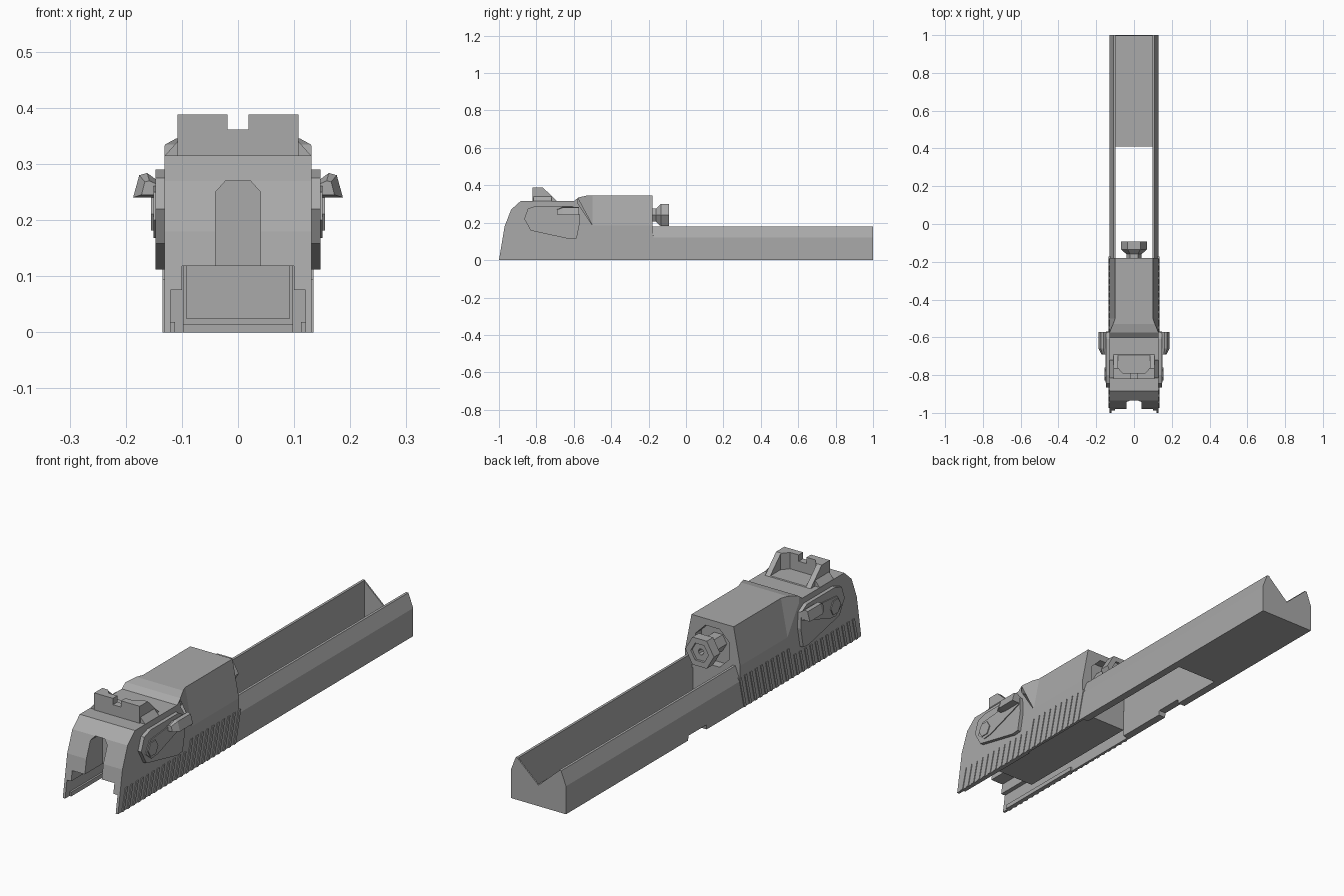
import bpy, bmesh, math

cube = bpy.data.objects.get("Cube")
if cube:
    bpy.data.objects.remove(cube)

steel = bpy.data.materials.new("grey_steel")
steel.use_nodes = True
GREY = (0.4, 0.4, 0.4, 1)
steel.diffuse_color = GREY
steel.node_tree.nodes["Principled BSDF"].inputs["Base Color"].default_value = GREY


def loft(name, rings):
    """Solid through a list of matching rings of 3D points."""
    bm = bmesh.new()
    loops = [[bm.verts.new(p) for p in ring] for ring in rings]
    n = len(loops[0])
    for a, b in zip(loops, loops[1:]):
        for i in range(n):
            j = (i + 1) % n
            bm.faces.new((a[i], a[j], b[j], b[i]))
    bm.faces.new(loops[0])
    bm.faces.new(loops[-1])
    bmesh.ops.recalc_face_normals(bm, faces=bm.faces)
    mesh = bpy.data.meshes.new(name)
    bm.to_mesh(mesh)
    bm.free()
    mesh.materials.append(steel)
    obj = bpy.data.objects.new(name, mesh)
    bpy.context.collection.objects.link(obj)
    return obj


def along_x(name, pts, x0, x1):
    return loft(name, [[(x, y, z) for y, z in pts] for x in (x0, x1)])


def along_y(name, pts, y0, y1):
    return loft(name, [[(x, y, z) for x, z in pts] for y in (y0, y1)])


def box(name, x0, x1, y0, y1, z0, z1):
    return along_y(name, [(x0, z0), (x1, z0), (x1, z1), (x0, z1)], y0, y1)


def ngon(r, n, cz, turn=0.0):
    return [(r * math.cos(turn + math.tau * i / n), cz + r * math.sin(turn + math.tau * i / n))
            for i in range(n)]


def cut(target, cutter):
    cutter.hide_render = True
    mod = target.modifiers.new("cut", "BOOLEAN")
    mod.operation = "DIFFERENCE"
    mod.solver = "EXACT"
    mod.object = cutter
    bpy.context.view_layer.objects.active = target
    bpy.ops.object.modifier_apply(modifier=mod.name)
    bpy.data.objects.remove(cutter)


W = 0.131   # half width of the body
SIDES = (("left", 1), ("right", -1))

# Rear body from its side profile
body = along_x("rear_body", [(-1, 0), (-0.97, 0.18), (-0.935, 0.27), (-0.885, 0.315),
                             (-0.6, 0.315), (-0.575, 0.335), (-0.53, 0.345),
                             (-0.18, 0.345), (-0.18, 0)], -W, W)

# Slanted flanks of the raised forward part, blending out behind
for side, s in SIDES:
    def flank(y, low, top):
        return [(s * x, y, z) for x, z in ((W + 0.001, low), (top, 0.35), (0.2, 0.35), (0.2, low))]
    cut(body, loft("flank_cutter", [flank(-0.58, 0.3, W), flank(-0.5, 0.18, 0.099),
                                    flank(-0.1, 0.18, 0.099)]))

# Stepped underside channel, hammer slot and front pocket
cut(body, along_y("channel_cutter", [(-0.12, -0.1), (0.12, -0.1), (0.12, 0.075), (0.1, 0.075),
                                     (0.1, 0.118), (-0.1, 0.118), (-0.1, 0.075),
                                     (-0.12, 0.075)], -1.1, -0.1))
cut(body, along_y("hammer_cutter", [(-0.04, 0.05), (0.04, 0.05), (0.04, 0.25), (0.022, 0.27),
                                    (-0.022, 0.27), (-0.04, 0.25)], -1.1, -0.86))
cut(body, along_y("pocket_cutter", ngon(0.088, 8, 0.235, math.pi / 8), -0.22, -0.1))

# Breech block and inner guide rails
box("breech_block", -0.093, 0.093, -0.78, -0.18, 0.025, 0.12)
for side, s in SIDES:
    box(side + "_guide_rail", s * 0.112, s * 0.125, -0.97, -0.55, 0, 0.018)

# Long side walls with bevelled tops
for side, s in SIDES:
    wall = along_y(side + "_wall", [(s * W, 0), (s * W, 0.12), (s * 0.108, 0.18),
                                    (s * 0.097, 0.18), (s * 0.097, 0)], -0.185, 1)
    if s < 0:
        cut(wall, along_x("notch_cutter", [(0.03, -0.1), (0.05, 0.02), (0.17, 0.02),
                                           (0.19, -0.1)], -0.3, -0.05))

# Front floor and notched end plate
box("front_floor", -0.1, 0.1, 0.41, 1, 0, 0.015)
along_y("end_plate", [(-0.1, 0), (0.1, 0), (0.1, 0.18), (0, 0.09), (-0.1, 0.18)], 0.994, 1)

# Hexagonal nut on a neck, with a socket in its face
nut_steps = [(0.04, -0.23), (0.04, -0.16), (0.068, -0.135), (0.068, -0.092)]
nut = loft("hex_nut", [[(x, y, z) for x, z in ngon(r, 6, 0.24)] for r, y in nut_steps])
cut(nut, along_y("socket_cutter", ngon(0.042, 6, 0.24), -0.102, 0))
cut(nut, along_y("pin_hole_cutter", ngon(0.013, 8, 0.24), -0.13, 0))

# Rear sight with pocket and notch
sight = along_x("rear_sight", [(-0.82, 0.3), (-0.82, 0.388), (-0.765, 0.388),
                               (-0.69, 0.315), (-0.69, 0.3)], -0.108, 0.108)
cut(sight, loft("sight_pocket_cutter", [
    [(x, y, z) for x, y in ((-0.085, -0.6), (-0.085, -0.76), (-0.06, -0.79),
                            (0.06, -0.79), (0.085, -0.76), (0.085, -0.6))]
    for z in (0.318, 0.45)]))
cut(sight, box("sight_notch_cutter", -0.019, 0.019, -0.9, -0.6, 0.361, 0.45))
for side, s in SIDES:
    along_y(side + "_sight_foot", [(s * 0.1, 0.31), (s * W, 0.314), (s * 0.108, 0.34),
                                   (s * 0.1, 0.34)], -0.815, -0.72)

# Safety levers: plate, arm, hexagonal hub and thumb wing
plate = [(-0.865, 0.22), (-0.845, 0.275), (-0.8, 0.29), (-0.61, 0.29), (-0.572, 0.268),
         (-0.568, 0.2), (-0.585, 0.115), (-0.62, 0.112), (-0.83, 0.158)]
arm = [(-0.84, 0.2), (-0.8, 0.168), (-0.76, 0.172), (-0.575, 0.235), (-0.58, 0.268),
       (-0.68, 0.262), (-0.81, 0.25)]
for side, s in SIDES:
    along_x(side + "_safety_plate", plate, s * 0.12, s * 0.147)
    along_x(side + "_safety_arm", arm, s * 0.14, s * 0.151)
    hub = [(y - 0.795, z) for y, z in ngon(0.034, 6, 0.211)]
    along_x(side + "_safety_hub", hub, s * 0.14, s * 0.155)
    wing = [(0.14, 0.24), (0.187, 0.24), (0.176, 0.28), (0.162, 0.284), (0.14, 0.268)]
    tip = [(0.14, 0.245), (0.172, 0.245), (0.166, 0.268), (0.158, 0.27), (0.14, 0.262)]
    loft(side + "_thumb_wing", [[(s * x, y, z) for x, z in ring]
                                for y, ring in ((-0.69, tip), (-0.66, wing), (-0.572, wing))])

# Slanted grip ribs along the lower flanks
for side, s in SIDES:
    for i in range(22):
        y = -0.975 + i * 0.036
        top = 0.135 if y > -0.56 else 0.095
        rib = [(y, 0), (y + 0.014, 0), (y + 0.014 + top * 0.25, top), (y + top * 0.25, top)]
        along_x(f"{side}_grip_rib_{i + 1}", rib, s * 0.125, s * 0.1345)
